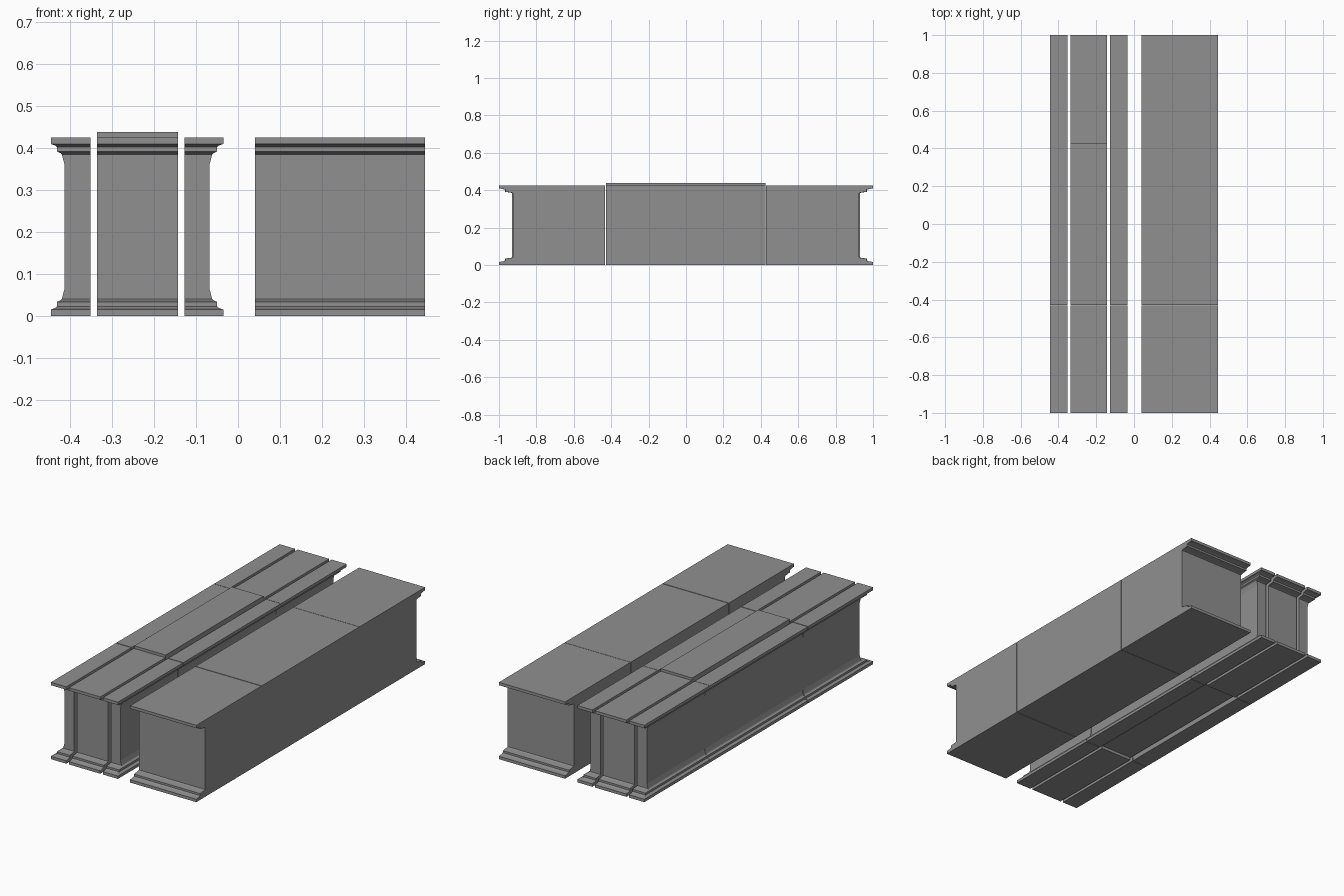
import bpy, bmesh

if "Cube" in bpy.data.objects:
    bpy.data.objects.remove(bpy.data.objects["Cube"])

H = 0.425   # height of the moulded pieces

# Moulding profile: (set-back across x, set-back along y, height)
PROFILE = [(0, 0, 0), (0, 0, 0.016), (0.3, 0.3, 0.019), (0.45, 0.45, 0.023),
           (0.45, 0.45, 0.034), (0.73, 0.9, 0.038), (0.8, 1, 0.041),
           (0.92, 1, 0.056), (1, 1, 0.066)]
PROFILE += [(fx, fy, H - z) for fx, fy, z in reversed(PROFILE)]
PLAIN = [(0, 0, 0), (0, 0, H)]

# Dark grey finish
grey = bpy.data.materials.new("dark_grey")
grey.diffuse_color = (0.28, 0.28, 0.28, 1)
grey.use_nodes = True
grey.node_tree.nodes["Principled BSDF"].inputs["Base Color"].default_value = grey.diffuse_color


def piece(name, x, y, sides, dx, dy, lift):
    """Stack of rectangles; the named sides (l, r, f, b) carry the moulding."""
    bm = bmesh.new()
    rings = []
    for fx, fy, z in (PROFILE if sides else PLAIN):
        x0 = x[0] + dx * fx * ("l" in sides)
        x1 = x[1] - dx * fx * ("r" in sides)
        y0 = y[0] + dy * fy * ("f" in sides)
        y1 = y[1] - dy * fy * ("b" in sides)
        rings.append([bm.verts.new((px, py, z + lift)) for px, py in
                      ((x0, y0), (x1, y0), (x1, y1), (x0, y1))])
    for a, b in zip(rings, rings[1:]):
        for i in range(4):
            j = (i + 1) % 4
            bm.faces.new((a[i], a[j], b[j], b[i]))
    bm.faces.new(rings[0][::-1])
    bm.faces.new(rings[-1])
    bmesh.ops.recalc_face_normals(bm, faces=bm.faces)
    mesh = bpy.data.meshes.new(name)
    bm.to_mesh(mesh)
    bm.free()
    mesh.materials.append(grey)
    obj = bpy.data.objects.new(name, mesh)
    bpy.context.collection.objects.link(obj)


# Three lengths along y, with narrow joints between them
ROWS = [("front", (-1.0, -0.432), "f"),
        ("middle", (-0.428, 0.425), ""),
        ("back", (0.427, 1.0), "b")]
# Narrow plinth split in three columns, and the wide wall slab
COLUMNS = [("left_edge", (-0.445, -0.351), "l", 0.07),
           ("centre_panel", (-0.335, -0.143), "", 0.07),
           ("right_edge", (-0.127, -0.035), "r", 0.07),
           ("wide_slab", (0.04, 0.445), "", 0.076)]

for row, y, row_side in ROWS:
    for column, x, column_side, depth in COLUMNS:
        # The middle centre panel sits slightly raised
        raised = row == "middle" and column == "centre_panel"
        piece(f"{column}_{row}", x, y, row_side + column_side,
              0.033, depth, 0.013 if raised else 0.0)
